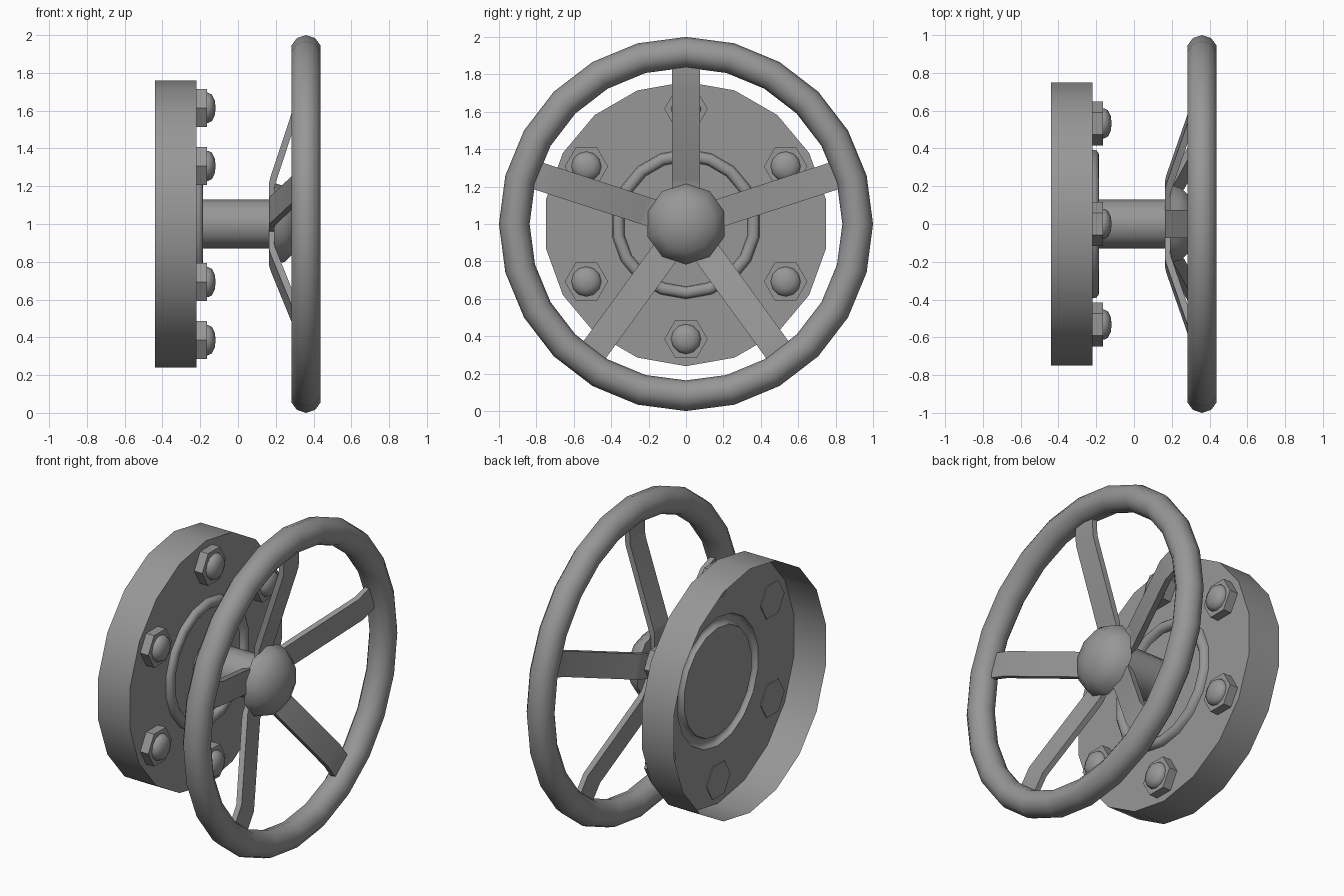
import bpy, bmesh
from math import sin, cos, pi, radians
from mathutils import Matrix, Vector

if "Cube" in bpy.data.objects:
    bpy.data.objects.remove(bpy.data.objects["Cube"])

CENTRE = Vector((0, 0, 1))
metal = bpy.data.materials.new("dark_metal")
metal.diffuse_color = (0.31, 0.31, 0.31, 1)
metal.use_nodes = True
metal.node_tree.nodes["Principled BSDF"].inputs["Base Color"].default_value = metal.diffuse_color


def finish(name, bm):
    bmesh.ops.recalc_face_normals(bm, faces=bm.faces)
    me = bpy.data.meshes.new(name)
    bm.to_mesh(me)
    bm.free()
    me.materials.append(metal)
    ob = bpy.data.objects.new(name, me)
    bpy.context.collection.objects.link(ob)
    bpy.ops.object.select_all(action='DESELECT')
    ob.select_set(True)
    bpy.context.view_layer.objects.active = ob
    bpy.ops.object.shade_smooth_by_angle(angle=radians(42))
    return ob


def lathe(name, profile, sides, origin=(0, 0), closed=False, start=0.0):
    """Spin (x, radius) points around an x-axis line; origin is (y, z offset)."""
    bm = bmesh.new()
    rings = []
    for x, r in profile:
        n = sides if r > 0 else 1
        rings.append([bm.verts.new((x, origin[0] + r * sin(start + 2 * pi * i / sides),
                                    CENTRE.z + origin[1] + r * cos(start + 2 * pi * i / sides)))
                      for i in range(n)])
    pairs = list(zip(rings, rings[1:]))
    if closed:
        pairs.append((rings[-1], rings[0]))
    for a, b in pairs:
        for i in range(sides):
            j = (i + 1) % sides
            if len(a) == 1:
                bm.faces.new((a[0], b[j], b[i]))
            elif len(b) == 1:
                bm.faces.new((a[i], a[j], b[0]))
            else:
                bm.faces.new((a[i], a[j], b[j], b[i]))
    return finish(name, bm)


def dome(x0, depth, radius, steps):
    return [(x0 + depth * sin(pi / 2 * k / steps),
             radius * cos(pi / 2 * k / steps) if k < steps else 0) for k in range(steps + 1)]


# Flange: shell open at the back, with a rounded raised ridge on its plate
ridge = [(-0.22 + 0.035 * sin(pi * k / 6) ** 0.7, 0.3675 + 0.0325 * cos(pi * k / 6))
         for k in range(1, 6)]
lathe("flange", [(-0.44, 0.76), (-0.22, 0.76), (-0.22, 0.40)] + ridge
      + [(-0.22, 0.335), (-0.22, 0)], 18)

# Stem and domed hub
lathe("stem", [(-0.22, 0.13), (0.2, 0.13)], 12)
lathe("hub", [(0.19, 0)] + dome(0.19, 0.15, 0.217, 4), 10)

# Hand wheel rim
lathe("wheel_rim", [(0.36 + 0.082 * sin(2 * pi * k / 10), 0.918 + 0.082 * cos(2 * pi * k / 10))
                    for k in range(10)], 24, closed=True)

# Five flat spokes, bent near the hub and again near the rim
spoke = [(0.05, 0.165), (0.22, 0.165), (0.25, 0.172), (0.735, 0.333), (0.86, 0.338),
         (0.86, 0.370), (0.725, 0.366), (0.24, 0.207), (0.21, 0.197), (0.05, 0.197)]
for n in range(5):
    bm = bmesh.new()
    left, right = ([bm.verts.new((x, s, r)) for r, x in spoke] for s in (-0.075, 0.075))
    count = len(spoke)
    for i in range(count):
        j = (i + 1) % count
        bm.faces.new((left[i], left[j], right[j], right[i]))
    for side in (left, right):
        for i in range(count // 2 - 1):
            bm.faces.new((side[i], side[i + 1], side[count - 2 - i], side[count - 1 - i]))
    bm.transform(Matrix.Translation(CENTRE) @ Matrix.Rotation(2 * pi * n / 5, 4, 'X'))
    finish(f"spoke_{n + 1}", bm)

# Six hex nuts with domed bolt ends
for n in range(6):
    a = pi * n / 3
    pos = (0.615 * sin(a), 0.615 * cos(a))
    lathe(f"nut_{n + 1}", [(-0.225, 0), (-0.225, 0.116), (-0.165, 0.116), (-0.165, 0)],
          6, pos, start=pi / 2)
    lathe(f"bolt_{n + 1}", [(-0.168, 0.08)] + dome(-0.158, 0.04, 0.08, 3), 12, pos)
